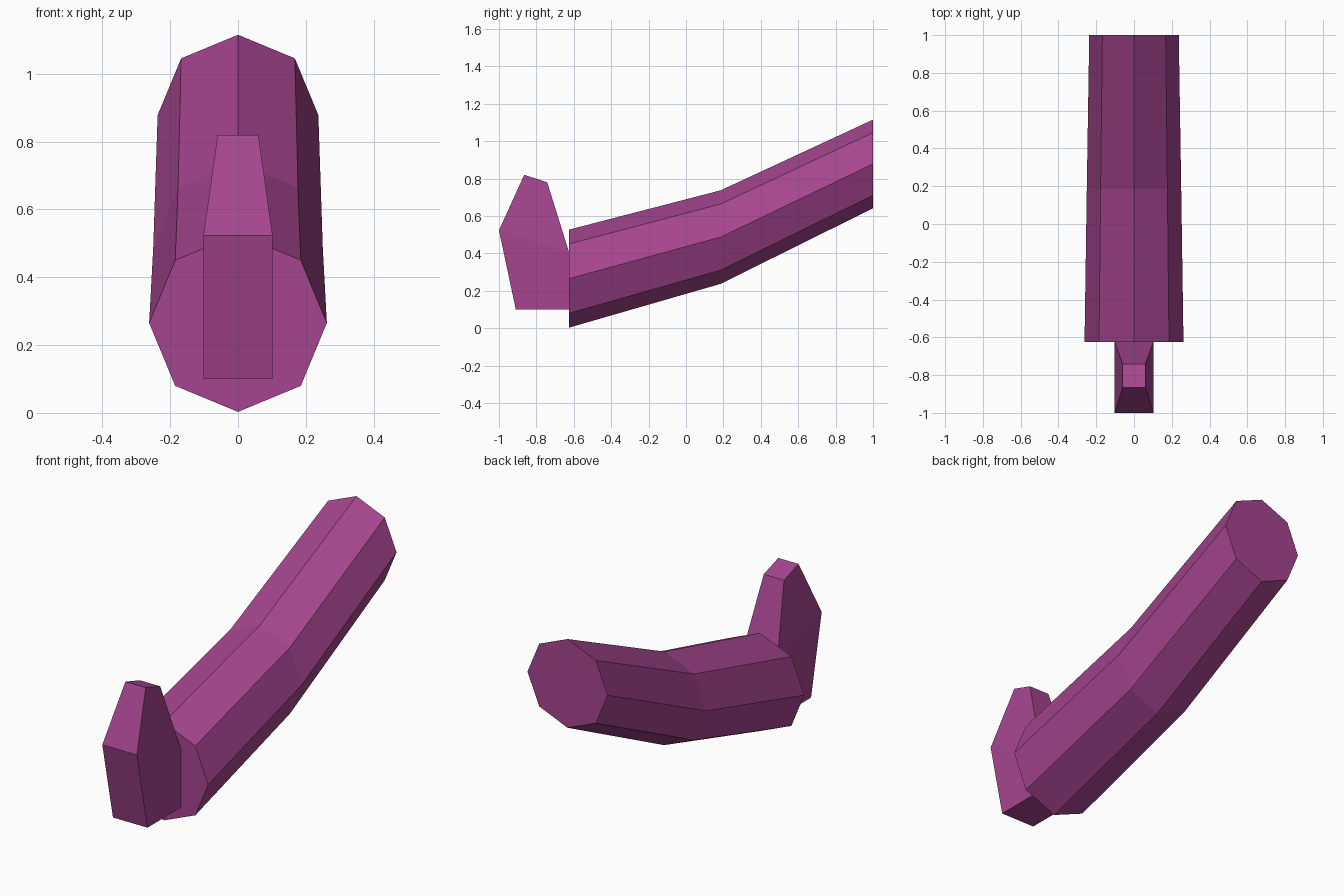
import bpy, bmesh, math

cube = bpy.data.objects.get("Cube")
if cube:
    bpy.data.objects.remove(cube, do_unlink=True)

plum = bpy.data.materials.new("plum")
plum.use_nodes = True
colour = (0.38, 0.06, 0.275, 1)
plum.diffuse_color = colour
plum.node_tree.nodes["Principled BSDF"].inputs["Base Color"].default_value = colour


def loft(name, rings):
    """Flat-faced solid through rings of equal point count, capped at both ends."""
    bm = bmesh.new()
    loops = [[bm.verts.new(p) for p in ring] for ring in rings]
    for a, b in zip(loops, loops[1:]):
        for i in range(len(a)):
            j = (i + 1) % len(a)
            bm.faces.new((a[i], a[j], b[j], b[i]))
    bm.faces.new(loops[0])
    bm.faces.new(loops[-1])
    bmesh.ops.recalc_face_normals(bm, faces=bm.faces)
    mesh = bpy.data.meshes.new(name)
    bm.to_mesh(mesh)
    bm.free()
    mesh.materials.append(plum)
    obj = bpy.data.objects.new(name, mesh)
    bpy.context.collection.objects.link(obj)
    return obj


def octagon(y, z, r):
    """Upright eight-sided ring with a corner at the top."""
    return [(r * math.sin(i * math.pi / 4), y, z + r * math.cos(i * math.pi / 4))
            for i in range(8)]


def slab(front, back, z_front, z_back, half):
    """Four-cornered cross-section, tilted from front to back."""
    return [(-half, front, z_front), (half, front, z_front),
            (half, back, z_back), (-half, back, z_back)]


# Bent tapering shaft
loft("shaft", [octagon(-0.625, 0.265, 0.262),
               octagon(0.185, 0.487, 0.25),
               octagon(1.0, 0.878, 0.237)])

# Upright tip: straight lower block, tapered top
loft("tip", [slab(-0.91, -0.625, 0.10, 0.10, 0.102),
             slab(-1.0, -0.625, 0.523, 0.405, 0.102),
             slab(-0.865, -0.742, 0.82, 0.78, 0.06)])
